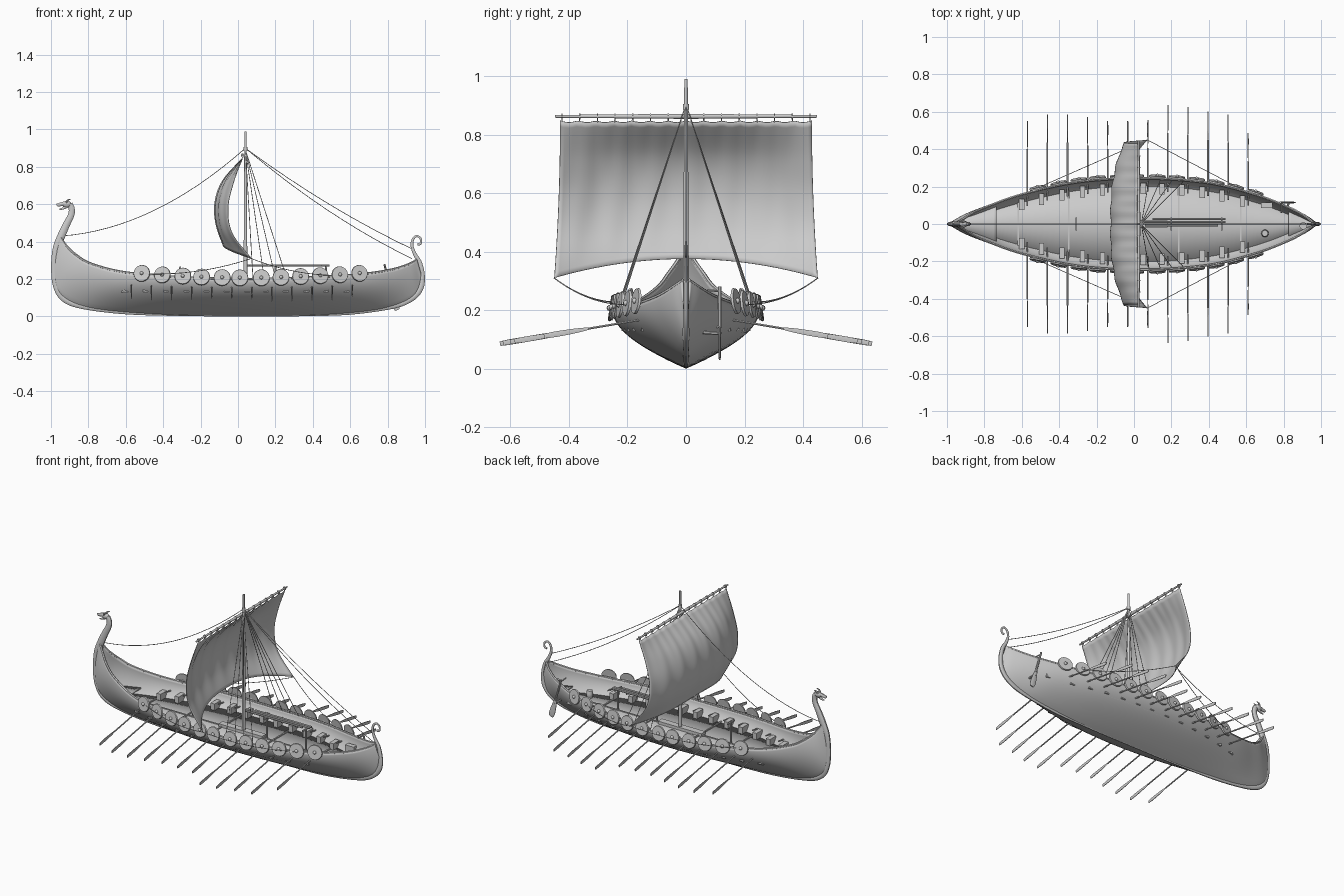
import bpy, bmesh, math
from mathutils import Vector, Matrix

if "Cube" in bpy.data.objects:
    bpy.data.objects.remove(bpy.data.objects["Cube"])

# hull stations: sheer x, half beam, sheer z, keel x, keel z
ST = [(-.95, .006, .425, -.975, .36), (-.915, .025, .375, -.988, .23), (-.86, .06, .325, -.96, .12),
      (-.78, .095, .28, -.85, .057), (-.6, .158, .235, -.66, .028), (-.3, .225, .21, -.32, .01),
      (.05, .245, .2, .05, .006), (.4, .22, .21, .4, .009), (.65, .157, .225, .68, .028),
      (.82, .092, .25, .84, .057), (.91, .045, .278, .945, .11), (.955, .01, .302, .983, .21)]
DECK = .13


def spline(pts, t):
    """Catmull-Rom value, t in 0..1"""
    n = len(pts) - 1
    f = min(max(t, 0), 1) * n
    i = min(int(f), n - 1)
    s = f - i
    p1, p2 = pts[i], pts[i + 1]
    p0 = pts[i - 1] if i > 0 else [2 * a - b for a, b in zip(p1, p2)]
    p3 = pts[i + 2] if i + 2 <= n else [2 * b - a for a, b in zip(p1, p2)]
    return [b + .5 * s * (c - a + s * (2 * a - 5 * b + 4 * c - d + s * (3 * (b - c) + d - a)))
            for a, b, c, d in zip(p0, p1, p2, p3)]


def beam(x):
    """half beam and sheer height at x"""
    rows = [spline(ST, k / 200) for k in range(201)]
    r = min(rows, key=lambda q: abs(q[0] - x))
    return r[1], r[2]


def finish(name, bm, mirror=False, smooth=True):
    bmesh.ops.recalc_face_normals(bm, faces=bm.faces)
    me = bpy.data.meshes.new(name)
    bm.to_mesh(me)
    bm.free()
    ob = bpy.data.objects.new(name, me)
    bpy.context.collection.objects.link(ob)
    if smooth:
        bpy.ops.object.select_all(action='DESELECT')
        ob.select_set(True)
        bpy.context.view_layer.objects.active = ob
        bpy.ops.object.shade_smooth_by_angle(angle=math.radians(40))
    if mirror:
        m = ob.modifiers.new("mirror", 'MIRROR')
        m.use_axis = (False, True, False)
    return ob


def grid(bm, rows):
    vs = [[bm.verts.new(p) for p in r] for r in rows]
    for a, b in zip(vs, vs[1:]):
        for i in range(len(a) - 1):
            bm.faces.new((a[i], a[i + 1], b[i + 1], b[i]))


def tube(bm, pts, rad, steps=0, sides=8, flat=1):
    """swept tube; flat scales the width across the path's plane"""
    rad = rad if isinstance(rad, (list, tuple)) else [rad] * len(pts)
    data = [(*p, r) for p, r in zip(pts, rad)]
    if steps:
        data = [spline(data, k / steps) for k in range(steps + 1)]
    P = [Vector(d[:3]) for d in data]
    box = [max(p[k] for p in P) - min(p[k] for p in P) for k in range(3)]
    ref = Vector([float(k == box.index(min(box))) for k in range(3)])
    rings = []
    for i, p in enumerate(P):
        T = (P[min(i + 1, len(P) - 1)] - P[max(i - 1, 0)]).normalized()
        a = T.cross(ref).normalized()
        b = T.cross(a)
        rings.append([bm.verts.new(p + data[i][3] * (math.cos(g) * a + flat * math.sin(g) * b))
                      for g in (2 * math.pi * (k + .5) / sides for k in range(sides))])
    for r, q in zip(rings, rings[1:]):
        for k in range(sides):
            bm.faces.new((r[k], r[(k + 1) % sides], q[(k + 1) % sides], q[k]))
    bm.faces.new(rings[0])
    bm.faces.new(rings[-1])


def rope(bm, a, b, sag=0.0, r=.002):
    a, b = Vector(a), Vector(b)
    n = 16 if sag else 1
    tube(bm, [a.lerp(b, k / n) - Vector((0, 0, sag * 4 * k / n * (1 - k / n))) for k in range(n + 1)], r, sides=5)


def box(bm, c, s):
    bmesh.ops.create_cube(bm, size=1, matrix=Matrix.Translation(c) @ Matrix.Diagonal((*s, 1)))


# hull shell
bm = bmesh.new()
rows = []
for k in range(81):
    sx, sy, sz, kx, kz = spline(ST, k / 80)
    row = []
    for j in range(-14, 15):
        w = abs(j) / 14
        y = sy * math.sin(math.pi / 2 * w ** .95)
        row.append((kx + (sx - kx) * w, math.copysign(y, j), kz + (sz - kz) * w))
    rows.append(row)
grid(bm, rows)
hull = finish("hull", bm)
m = hull.modifiers.new("planking", 'SOLIDIFY')
m.thickness, m.offset = .01, 0


# decks: main floor and raised ends
def deck(name, z, x0, x1):
    bm = bmesh.new()
    rows = []
    for k in range(121):
        sx, sy, sz, kx, kz = spline(ST, k / 120)
        w = (z - kz) / (sz - kz)
        if w > .02:
            x = kx + (sx - kx) * w
            y = sy * math.sin(math.pi / 2 * w ** .95)
            if x0 <= x <= x1:
                rows.append([(x, y * s, z) for s in (-1, 0, 1)])
    grid(bm, rows)
    finish(name, bm).modifiers.new("thick", 'SOLIDIFY').thickness = .008


deck("deck", DECK, -1, 1)
deck("fore_deck", .165, -1, -.73)
deck("aft_deck", .16, .82, 1)

# gunwale rails
bm = bmesh.new()
tube(bm, [s[:3] for s in ST], .007, 80, 6)
finish("gunwale", bm, True)

# keel with curved stem, neck and stern curl
bm = bmesh.new()
path = [(-.9, .602), (-.889, .575), (-.893, .54), (-.918, .49), (-.945, .43), (-.972, .36), (-.982, .26),
        (-.972, .165), (-.93, .095), (-.83, .055), (-.6, .025), (-.3, .014), (.05, .012), (.35, .013),
        (.6, .023), (.82, .055), (.92, .092), (.972, .145), (.985, .21), (.972, .285), (.945, .335),
        (.93, .38), (.937, .415), (.957, .43), (.977, .415), (.976, .39), (.96, .385)]
rads = [.016, .017, .018, .02, .022, .02, .018, .018, .018, .016, .014, .012, .012, .012, .014, .016,
        .017, .017, .015, .013, .01, .008, .007, .006, .006, .006, .007]
tube(bm, [(x, 0, z) for x, z in path], rads, 160, 10, .65)
finish("keel_and_stems", bm)

# carved beast head: skull, jaws, ears, crest
bm = bmesh.new()
bmesh.ops.create_uvsphere(bm, u_segments=16, v_segments=10, radius=1,
                          matrix=Matrix.Translation((-.915, 0, .6)) @ Matrix.Diagonal((.024, .015, .018, 1)))
tube(bm, [(-.915, 0, .605), (-.945, 0, .6), (-.963, 0, .597), (-.968, 0, .604)], [.015, .011, .009, .004], 10, 8, .8)
tube(bm, [(-.915, 0, .592), (-.935, 0, .578), (-.955, 0, .573)], [.012, .007, .003], 8, 8, .8)
for s in (-1, 1):
    tube(bm, [(-.92, s * .009, .61), (-.91, s * .013, .622), (-.893, s * .015, .627)], [.007, .005, .001], 6, 6)
finish("beast_head", bm)

# cross beams
bm = bmesh.new()
for x in (-.62, -.35, -.1, .24, .57):
    b = beam(x)[0]
    box(bm, (x, 0, DECK + .003), (.008, 1.7 * b, .008))
box(bm, (0.03, 0, DECK + .008), (.3, .04, .02))
box(bm, (-.1, 0, DECK + .002), (1.6, .006, .006))
finish("cross_beams", bm, smooth=False)

# rowing chests
bm = bmesh.new()
for x in (-.6, -.495, -.385, -.275, -.168, -.06, .05, .15, .255, .365, .47, .58):
    box(bm, (x, beam(x)[0] - .055, DECK + .02), (.028, .06, .04))
finish("rowing_chests", bm, True, False)

# oars
bm = bmesh.new()
reach = [.55, .585, .585, .57, .55, .55, .555, .635, .625, .6, .585, .485]
for i, tip in enumerate(reach):
    x = -.57 + .1073 * i
    z = lambda y: .165 - .17 * (y - .17)
    y0 = beam(x)[0] - .07
    tube(bm, [(x, y, z(y)) for y in (y0, tip - .15)], .0042, sides=6)
    tube(bm, [(x, y, z(y)) for y in (tip - .16, tip - .11, tip - .04, tip)], [.004, .009, .011, .009], 8, 6, .3)
finish("oars", bm, True)

# shields with bosses hung on the rail
bm = bmesh.new()
for x in (-.515, -.405, -.295, -.195, -.085, .01, .125, .23, .335, .44, .545, .65):
    b, z = beam(x)
    yaw = math.atan2(beam(x + .03)[0] - beam(x - .03)[0], .06)
    M = (Matrix.Translation((x, b + .012, z + .007)) @ Matrix.Rotation(yaw, 4, 'Z')
         @ Matrix.Rotation(math.radians(-82), 4, 'X'))
    bmesh.ops.create_cone(bm, cap_ends=True, segments=24, radius1=.045, radius2=.043, depth=.008, matrix=M)
    bmesh.ops.create_uvsphere(bm, u_segments=10, v_segments=6, radius=.01,
                              matrix=M @ Matrix.Translation((0, 0, .004)))
finish("shields", bm, True)

# mast and yard
bm = bmesh.new()
tube(bm, [(.04, 0, .03), (.04, 0, .5), (.04, 0, .99)], [.012, .009, .006], sides=12)
tube(bm, [(.04, 0, .885), (.04, 0, .905)], .011, sides=12)
finish("mast", bm)
bm = bmesh.new()
tube(bm, [(.025, -.447, .862), (.025, 0, .862), (.025, .447, .862)], [.005, .009, .005], sides=10)
for k in range(-7, 8):
    y = k * .0605
    tube(bm, [(.025, y - .002, .861), (.025, y + .002, .861)], .011, sides=8)
    rope(bm, (.025, y, .865), (.022, y, .842))
finish("yard", bm)

# billowing sail
bm = bmesh.new()
edge = [[.022], [-.025], [-.052], [-.03], [.07]]
mid = [[.022], [-.082], [-.123], [-.118], [-.08]]
rows = []
for j in range(29):
    v = j / 28
    row = []
    for i in range(61):
        u = i / 30 - 1
        c = 1 - abs(u) ** 2.8
        e, q = spline(edge, v)[0], spline(mid, v)[0]
        x = e + (q - e) * c + .003 * math.sin(u * 22 + v * 2) * math.sin(math.pi * v)
        z0 = .31 + .065 * (1 - u * u)
        z1 = .848 - .006 * abs(math.sin(u * math.pi * 7))
        row.append((x, u * (.43 + .02 * v * v), z1 + (z0 - z1) * v))
    rows.append(row)
grid(bm, rows)
finish("sail", bm).modifiers.new("cloth", 'SOLIDIFY').thickness = .003

# rigging: stays, then mirrored shrouds and sheets
bm = bmesh.new()
rope(bm, (.04, 0, .9), (-.945, 0, .43), .1)
rope(bm, (.04, 0, .9), (.945, 0, .355), .03)
rope(bm, (.04, 0, .9), (.93, 0, .31), .04)
finish("stays", bm)
bm = bmesh.new()
for x in (.08, .14, .2, .26):
    rope(bm, (.04, .004, .89), (x, beam(x)[0] - .01, .205))
rope(bm, (.07, .45, .31), (-.58, .165, .235), .035)
rope(bm, (.07, .45, .31), (.6, .172, .222), .03)
finish("shrouds_and_sheets", bm, True)

# spare spars resting on crutches
bm = bmesh.new()
for y, a, b in ((-.008, .06, .45), (.01, .05, .49), (.026, .1, .49)):
    tube(bm, [(a, y, .272), (b, y, .272)], .006, sides=8)
finish("spare_spars", bm)
bm = bmesh.new()
for x in (-.31, .2, .47):
    tube(bm, [(x, 0, DECK), (x, 0, .262)], .005, sides=8)
    box(bm, (x, 0, .264), (.008, .07, .008))
finish("spar_crutches", bm)

# steering oar
bm = bmesh.new()
tube(bm, [(.782, .115, .28), (.822, .115, .14)], .006, sides=8)
tube(bm, [(.815, .115, .16), (.832, .115, .1), (.845, .115, .055), (.853, .115, .035)],
     [.007, .017, .02, .014], 10, 8, .25)
tube(bm, [(.82, .045, .125), (.826, .12, .12)], .006, sides=8)
tube(bm, [(.787, .115, .265), (.787, .06, .27)], .004, sides=6)
finish("steering_oar", bm)

# deck cargo: barrels and a chest
bm = bmesh.new()
tube(bm, [(.7, -.05, DECK), (.7, -.05, .15), (.7, -.05, .175)], [.016, .02, .016], 6, 14)
tube(bm, [(.905, -.01, .16), (.905, -.01, .2)], .02, sides=14)
box(bm, (.71, .1, .165), (.06, .03, .05))
finish("cargo", bm)
